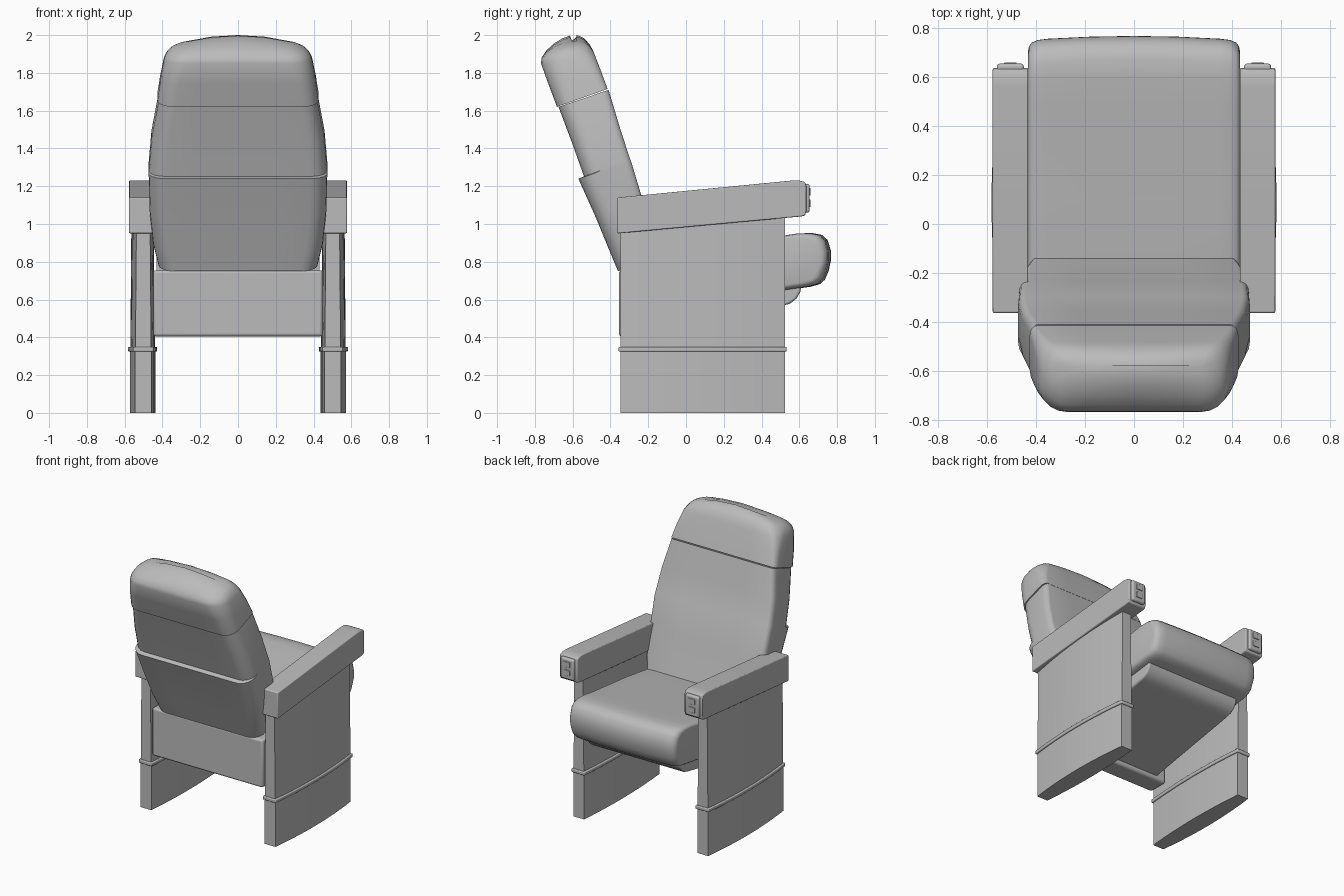
import bpy, bmesh, math
from mathutils import Vector

cube = bpy.data.objects.get("Cube")
if cube:
    bpy.data.objects.remove(cube, do_unlink=True)

grey = bpy.data.materials.new("plain grey")
grey.use_nodes = True
COLOUR = (0.5, 0.5, 0.5, 1)
grey.diffuse_color = COLOUR
grey.node_tree.nodes["Principled BSDF"].inputs["Base Color"].default_value = COLOUR


def finish(name, bm, bevel=0, angle=35):
    bmesh.ops.recalc_face_normals(bm, faces=bm.faces)
    mesh = bpy.data.meshes.new(name)
    bm.to_mesh(mesh)
    bm.free()
    mesh.materials.append(grey)
    ob = bpy.data.objects.new(name, mesh)
    bpy.context.collection.objects.link(ob)
    bpy.ops.object.select_all(action="DESELECT")
    ob.select_set(True)
    bpy.context.view_layer.objects.active = ob
    if bevel:
        mod = ob.modifiers.new("soft edges", "BEVEL")
        mod.width, mod.segments, mod.limit_method = bevel, 3, "ANGLE"
        mod.angle_limit = math.radians(40)
    bpy.ops.object.shade_smooth_by_angle(angle=math.radians(angle))
    return ob


def loft(name, rings, bevel=0, angle=35):
    """Skin a list of closed rings and cap both ends."""
    bm = bmesh.new()
    loops = [[bm.verts.new(p) for p in ring] for ring in rings]
    n = len(loops[0])
    for a, b in zip(loops, loops[1:]):
        for i in range(n):
            j = (i + 1) % n
            bm.faces.new((a[i], a[j], b[j], b[i]))
    bm.faces.new(loops[0])
    bm.faces.new(loops[-1])
    return finish(name, bm, bevel, angle)


def box(name, x0, x1, y0, y1, z0, z1, bevel=0):
    ring = [(x0, y0), (x1, y0), (x1, y1), (x0, y1)]
    return loft(name, [[(x, y, z) for x, y in ring] for z in (z0, z1)], bevel)


def back_ring(back, front, w, arch=0, front_r=0.03, back_r=0.09):
    """Cross-section of the backrest: rounded at the rear, tighter in front."""
    back, front = Vector(back), Vector(front)
    depth = (front - back).length
    half = [(0, 0), (w * 0.5, 0)]
    for i in range(6):
        a = math.pi / 2 * i / 5
        half.append((w - back_r + back_r * math.sin(a), back_r * (1 - math.cos(a))))
    for i in range(5):
        a = math.pi / 2 * i / 4
        half.append((w - front_r + front_r * math.cos(a),
                     depth - front_r * (1.4 - 1.4 * math.sin(a))))
    half += [(w * 0.5, depth), (0, depth)]
    pts = half + [(-x, d) for x, d in half[-2:0:-1]]
    ring = []
    for x, d in pts:
        p = back.lerp(front, d / depth)
        ring.append((x, p.x, p.y - arch * (x / w) ** 2))
    return ring


# Backrest shell with the stepped lower rear panel
loft("backrest", [back_ring(*s) for s in (
    ((-0.36, 0.75), (-0.13, 0.83), 0.42),
    ((-0.41, 0.87), (-0.17, 0.95), 0.45),
    ((-0.48, 1.04), (-0.23, 1.13), 0.468),
    ((-0.57, 1.24), (-0.29, 1.33), 0.473),
    ((-0.54, 1.252), (-0.295, 1.34), 0.473),
    ((-0.60, 1.42), (-0.35, 1.51), 0.458),
    ((-0.675, 1.62), (-0.41, 1.71), 0.42))])

# Headrest cap
loft("headrest", [back_ring(*s) for s in (
    ((-0.683, 1.62), (-0.415, 1.715), 0.426, 0, 0.03, 0.09),
    ((-0.73, 1.745), (-0.45, 1.81), 0.41, 0, 0.04, 0.1),
    ((-0.768, 1.85), (-0.483, 1.895), 0.392, 0, 0.06, 0.12),
    ((-0.765, 1.88), (-0.493, 1.92), 0.384, 0.005, 0.07, 0.12),
    ((-0.74, 1.918), (-0.51, 1.95), 0.37, 0.015, 0.07, 0.11),
    ((-0.70, 1.955), (-0.535, 1.98), 0.35, 0.03, 0.06, 0.08),
    ((-0.655, 1.983), (-0.56, 1.994), 0.32, 0.036, 0.03, 0.04),
    ((-0.615, 1.997), (-0.58, 2.0), 0.28, 0.034, 0.01, 0.015))], angle=50)

# Seat cushion: side profile swept across the width, shrunk at its ends
SEAT = [(-0.22, 0.85), (0.1, 0.895), (0.5, 0.935), (0.6, 0.95), (0.67, 0.952),
        (0.72, 0.942), (0.75, 0.915), (0.767, 0.86), (0.768, 0.81), (0.755, 0.75),
        (0.735, 0.705), (0.71, 0.682), (0.66, 0.668), (0.5, 0.645), (-0.22, 0.56)]
mid = Vector((0.25, 0.78))


def seat_ring(x, inset):
    ring = []
    for y, z in SEAT:
        p = Vector((y, z))
        p.x -= inset * max(0, (y - 0.3) / 0.4) + 0.12 * x * x * max(0, y)
        p.y -= inset * 0.7 * (1 if z > mid.y else -1)
        ring.append((x, p.x, p.y))
    return ring


edge = [(0.432, 0.035), (0.429, 0.022), (0.418, 0.01), (0.395, 0.002), (0.35, 0), (0.18, 0)]
loft("seat_cushion", [seat_ring(-x, d) for x, d in edge] + [seat_ring(0, 0)]
     + [seat_ring(x, d) for x, d in reversed(edge)], angle=45)

# Seat pan below the cushion
PAN = [(-0.25, 0.75), (0.5, 0.75), (0.612, 0.68), (0.605, 0.64), (0.585, 0.605),
       (0.55, 0.578), (0.5, 0.565), (-0.25, 0.43)]
loft("seat_pan", [[(x, y, z) for y, z in PAN] for x in (-0.38, 0.38)], 0.012)

# Rear crossbeam joining both sides
box("rear_crossbeam", -0.448, 0.448, -0.355, -0.21, 0.405, 0.755, 0.015)


# Side panels, bowed in plan
def plan(grow=0, slim=0):
    n = 10
    outer, inner = [], []
    for i in range(n + 1):
        t = i / n
        bow = 1 - (2 * t - 1) ** 2
        y = -0.347 - grow + (0.87 + 2 * grow) * t
        outer.append((0.545 + 0.027 * bow + grow - slim, y))
        inner.append((0.458 - 0.02 * bow - grow + slim, y))
    return outer + inner[::-1]


ARM = [(-0.363, 0.95), (-0.363, 1.14), (0.1, 1.185), (0.56, 1.23), (0.6, 1.23),
       (0.63, 1.222), (0.637, 1.2), (0.637, 1.07), (0.63, 1.045), (0.61, 1.04), (0.1, 0.993)]

for side, s in (("left", 1), ("right", -1)):
    def slab(name, z0, z1, grow=0, slim=0, slim_top=0, bevel=0):
        loft(f"{side}_{name}", [[(s * x, y, z0) for x, y in plan(grow, slim)],
                                [(s * x, y, z1) for x, y in plan(grow, slim_top)]], bevel)

    slab("lower_side_panel", 0, 0.34)
    slab("side_band", 0.324, 0.35, grow=0.01, bevel=0.006)
    slab("upper_side_panel", 0.34, 1.06, slim=0.002, slim_top=0.008)

    # Armrest with its front cap and small button plates
    loft(f"{side}_armrest", [[(s * x, y, z) for y, z in ARM]
                             for x in (0.432, 0.577)], 0.006)
    box(f"{side}_armrest_cap", *sorted((s * 0.45, s * 0.56)), 0.58, 0.655, 1.06, 1.212, 0.012)
    for z in (1.09, 1.15):
        box(f"{side}_armrest_button", *sorted((s * 0.48, s * 0.53)),
            0.65, 0.66, z, z + 0.04, 0.003)
